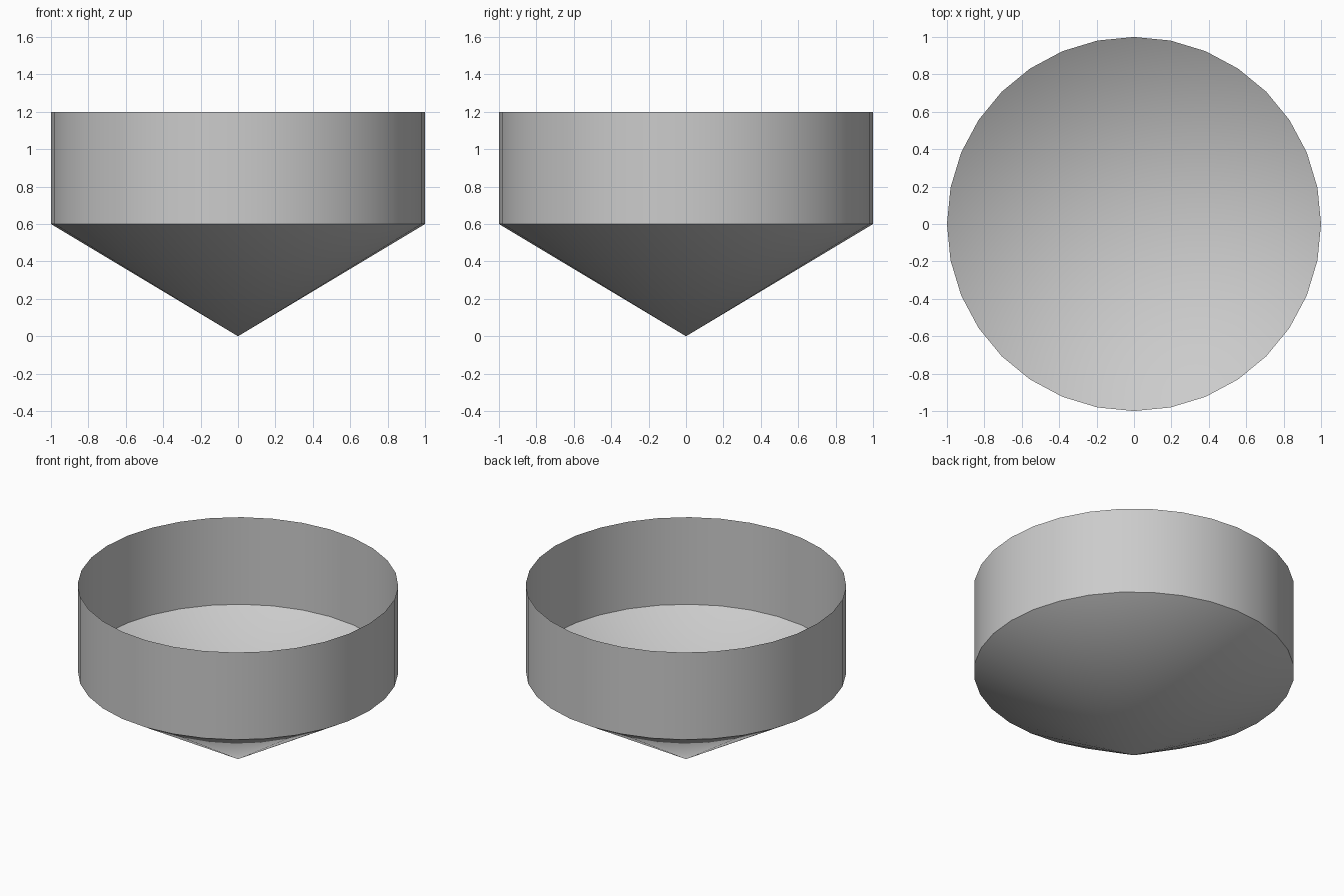
import bpy
import bmesh
from math import radians
from mathutils import Matrix

SIDES = 32
RADIUS = 1.0
SECTION = 0.6  # height of the cone and of the wall

if "Cube" in bpy.data.objects:
    bpy.data.objects.remove(bpy.data.objects["Cube"], do_unlink=True)

# One plain grey for the whole funnel
grey = bpy.data.materials.new("light_grey")
grey.use_nodes = True
colour = (0.6, 0.6, 0.6, 1.0)
grey.diffuse_color = colour
grey.node_tree.nodes["Principled BSDF"].inputs["Base Color"].default_value = colour


def open_shell(name, bottom_radius, top_radius, base_z):
    """Thin uncapped cone or cylinder standing at base_z."""
    bm = bmesh.new()
    bmesh.ops.create_cone(
        bm, cap_ends=False, segments=SIDES, radius1=bottom_radius,
        radius2=top_radius, depth=SECTION,
        matrix=Matrix.Translation((0, 0, base_z + SECTION / 2)))
    bmesh.ops.remove_doubles(bm, verts=bm.verts, dist=0.0001)
    mesh = bpy.data.meshes.new(name)
    bm.to_mesh(mesh)
    bm.free()
    mesh.materials.append(grey)
    obj = bpy.data.objects.new(name, mesh)
    bpy.context.collection.objects.link(obj)
    bpy.ops.object.select_all(action='DESELECT')
    obj.select_set(True)
    bpy.context.view_layer.objects.active = obj
    bpy.ops.object.shade_smooth_by_angle(angle=radians(30))
    return obj


# Pointed base, open at its rim
open_shell("cone_base", 0, RADIUS, 0)

# Upright wall, open at top and bottom
open_shell("cylinder_wall", RADIUS, RADIUS, SECTION)
